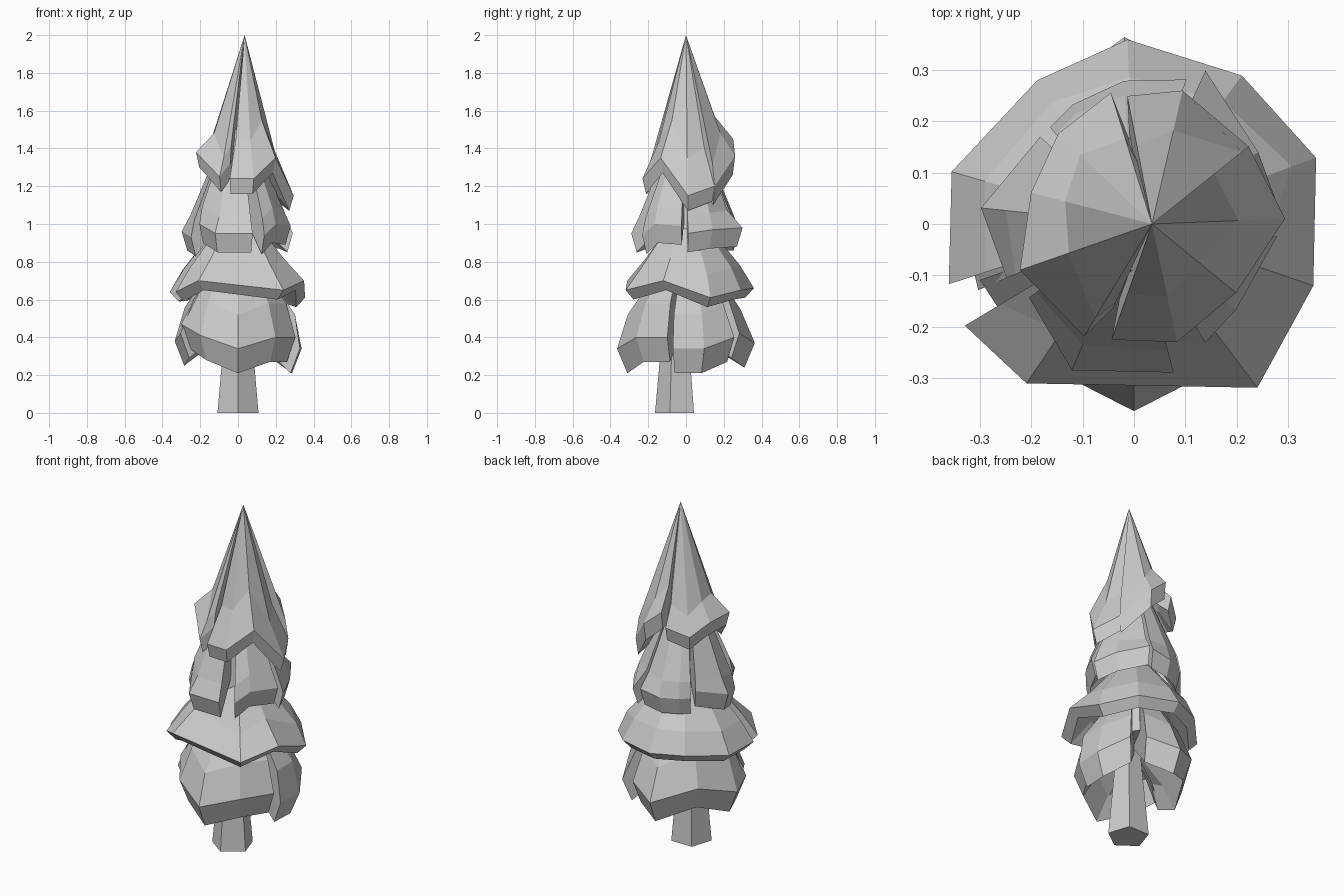
import bpy
import bmesh
from math import cos, sin, radians
from mathutils import Vector

cube = bpy.data.objects.get("Cube")
if cube:
    bpy.data.objects.remove(cube, do_unlink=True)

grey = bpy.data.materials.new("light_grey")
grey.use_nodes = True
colour = (0.6, 0.6, 0.6, 1)
grey.diffuse_color = colour
grey.node_tree.nodes["Principled BSDF"].inputs["Base Color"].default_value = colour


def finish(name, bm):
    """Turn a bmesh into a flat shaded object."""
    bmesh.ops.recalc_face_normals(bm, faces=bm.faces)
    mesh = bpy.data.meshes.new(name)
    bm.to_mesh(mesh)
    bm.free()
    mesh.materials.append(grey)
    obj = bpy.data.objects.new(name, mesh)
    bpy.context.collection.objects.link(obj)
    return obj


def frustum(name, sides, centre, low, high, turn):
    """Tapered solid; low and high are (radius, height) pairs."""
    bm = bmesh.new()
    rings = []
    for radius, z in (low, high):
        angles = [radians(turn + 360 * i / sides) for i in range(sides)]
        rings.append([bm.verts.new((centre[0] + radius * cos(a), centre[1] + radius * sin(a), z))
                      for a in angles])
    for i in range(sides):
        j = (i + 1) % sides
        bm.faces.new((rings[0][i], rings[0][j], rings[1][j], rings[1][i]))
    for ring in rings:
        bm.faces.new(ring)
    return finish(name, bm)


def bough(name, columns, apex, slope, rise, drop, tuck):
    """Hanging bough: cone from the apex, bent shoulder, rim, lip and hollow underside.
    Each column is (angle, rim radius, rim height)."""
    bm = bmesh.new()
    apex = Vector(apex)
    up = Vector((0, 0, 1))
    top = bm.verts.new(apex)
    floor = min(c[2] for c in columns) - drop
    base = bm.verts.new((0, 0, floor + 0.28))
    strips = []
    for angle, radius, z in columns:
        out = Vector((cos(radians(angle)), sin(radians(angle)), 0))
        rim = out * radius + up * z
        flat = Vector((rim.x - apex.x, rim.y - apex.y, 0))
        reach = min(0.93, slope * (apex.z - z - rise) / flat.length)
        shoulder = Vector((apex.x, apex.y, z + rise)) + flat * reach
        lip = out * radius * tuck + up * (z - drop)
        under = out * radius * 0.6 + up * (z - drop + 0.12)
        strips.append([bm.verts.new(p) for p in (shoulder, rim, lip, under)])
    for a, b in zip(strips, strips[1:]):
        bm.faces.new((top, a[0], b[0]))
        for i in range(3):
            bm.faces.new((a[i], a[i + 1], b[i + 1], b[i]))
        bm.faces.new((a[3], base, b[3]))
    for s in (strips[0], strips[-1]):
        bm.faces.new((top, s[0], base))
        for i in range(3):
            bm.faces.new((s[i], s[i + 1], base))
    return finish(name, bm)


def tier(name, boughs, *shape):
    for side, columns in boughs.items():
        bough(f"{name}_{side}", columns, *shape)


# Trunk and the hidden stem inside the foliage
frustum("trunk", 5, (0, -0.05), (0.114, 0), (0.06, 0.6), -90)
frustum("stem", 7, (0, 0), (0.16, 0.55), (0.09, 1.5), 10)

# Lowest tier
tier("bottom_bough", {
    "front": [(-160, 0.32, 0.47), (-127, 0.33, 0.41), (-90, 0.365, 0.34),
              (-53, 0.33, 0.4), (-18, 0.32, 0.4)],
    "left": [(-12, 0.335, 0.34), (16, 0.35, 0.34), (47, 0.35, 0.4)],
    "back_right": [(62, 0.32, 0.42), (93, 0.365, 0.37), (137, 0.31, 0.45),
                   (180, 0.335, 0.38), (203, 0.33, 0.42)],
}, (0, 0, 0.98), 0.67, 0.18, 0.13, 0.85)

# Wide skirt tier, wrapped around with its ends meeting at the right
bough("skirt_tier", [(211, 0.385, 0.64), (236, 0.375, 0.7), (307, 0.4, 0.65),
                     (341, 0.37, 0.7), (380, 0.378, 0.61), (414, 0.358, 0.65),
                     (452, 0.36, 0.66), (484, 0.338, 0.66), (524, 0.37, 0.64),
                     (558, 0.38, 0.64)],
      (0, 0, 1.13), 0.82, 0.12, 0.05, 0.87)

# Third tier
tier("upper_bough", {
    "front": [(-145, 0.25, 1), (-113, 0.31, 0.95), (-75, 0.3, 0.95)],
    "front_left": [(-59, 0.27, 0.94), (-40, 0.26, 1), (-5, 0.28, 0.99)],
    "left": [(2, 0.29, 0.95), (30, 0.28, 0.97), (65, 0.33, 0.98)],
    "back": [(70, 0.3, 0.98), (94, 0.28, 0.96), (117, 0.262, 0.96), (131, 0.25, 0.96)],
    "right": [(137, 0.25, 1), (174, 0.3, 0.96), (203, 0.27, 0.93)],
}, (0, 0, 1.65), 0.42, 0.09, 0.1, 0.9)

# Pointed crown
tip = (0.035, 0, 2)
bough("crown_right", [(88, 0.13, 1.48), (100, 0.26, 1.37), (130, 0.23, 1.31), (163, 0.21, 1.37),
                      (202, 0.24, 1.38), (246, 0.24, 1.25), (256, 0.17, 1.32)],
      tip, 0.33, 0.1, 0.08, 0.92)
bough("crown_left", [(259, 0.23, 1.24), (290, 0.245, 1.24), (326, 0.24, 1.35),
                     (362, 0.295, 1.15), (394, 0.27, 1.2)],
      tip, 0.26, 0.2, 0.08, 0.92)
bough("crown_back", [(394, 0.27, 1.2), (430, 0.277, 1.36), (453, 0.25, 1.45)],
      tip, 0.36, 0.12, 0.1, 0.95)
